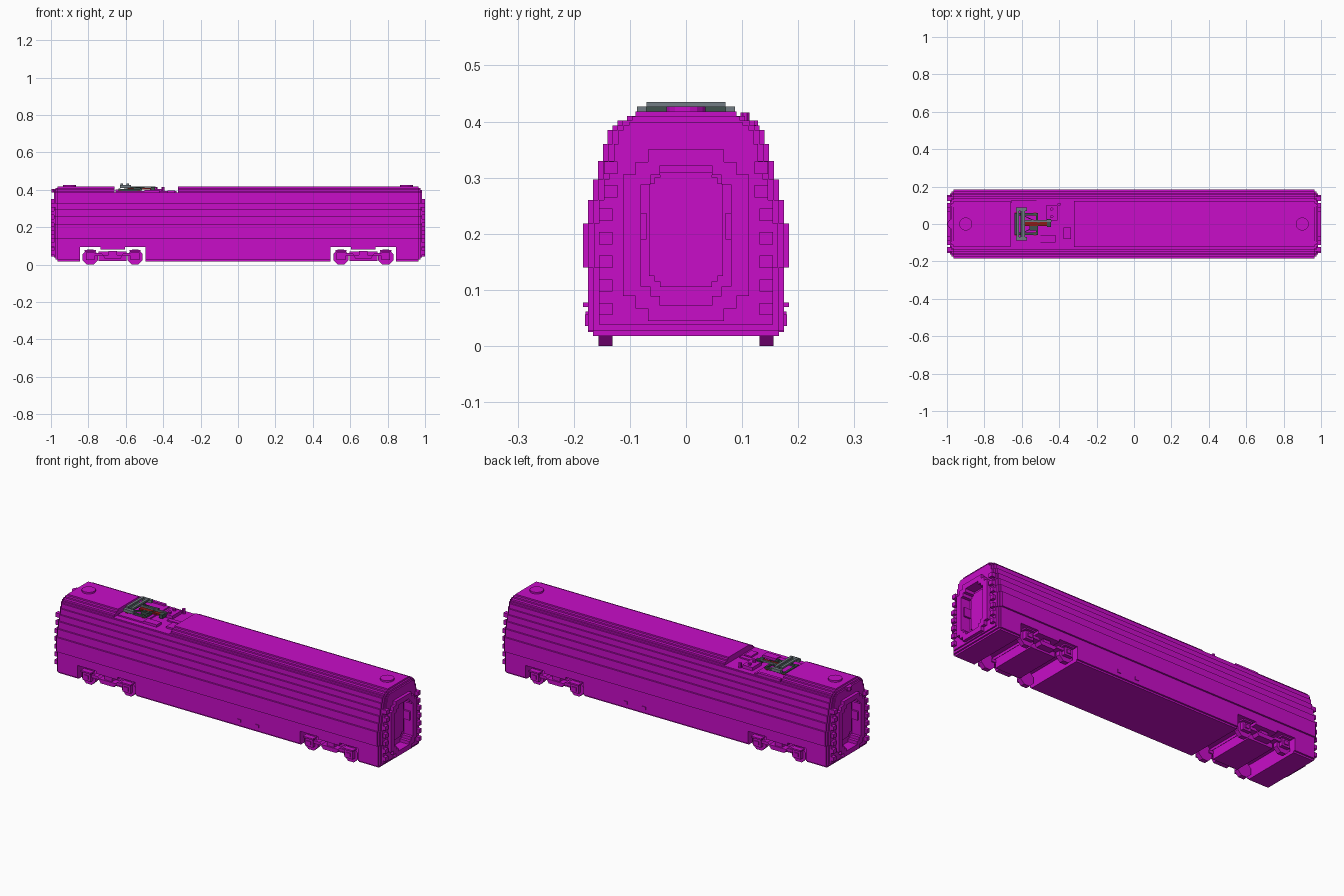
import bpy, bmesh, math

if "Cube" in bpy.data.objects:
    bpy.data.objects.remove(bpy.data.objects["Cube"], do_unlink=True)


def material(name, col):
    m = bpy.data.materials.new(name)
    m.use_nodes = True
    m.diffuse_color = (*col, 1)
    m.node_tree.nodes["Principled BSDF"].inputs["Base Color"].default_value = (*col, 1)
    return m


MAGENTA = material("magenta", (0.58, 0.004, 0.58))
GREY = material("grey", (0.17, 0.20, 0.23))
DARK = material("dark_grey_green", (0.05, 0.085, 0.075))
RED = material("dark_red", (0.27, 0.01, 0.008))


def finish(name, bm, mat):
    bmesh.ops.recalc_face_normals(bm, faces=bm.faces)
    me = bpy.data.meshes.new(name)
    bm.to_mesh(me)
    bm.free()
    me.materials.append(mat)
    ob = bpy.data.objects.new(name, me)
    bpy.context.scene.collection.objects.link(ob)
    return ob


def prism(name, pts, a, b, axis="x", mat=MAGENTA):
    """Extrude a 2D outline along one axis from a to b."""
    place = {"x": lambda p, t: (t, p[0], p[1]),
             "y": lambda p, t: (p[0], t, p[1]),
             "z": lambda p, t: (p[0], p[1], t)}[axis]
    bm = bmesh.new()
    lo = [bm.verts.new(place(p, a)) for p in pts]
    hi = [bm.verts.new(place(p, b)) for p in pts]
    bm.faces.new(lo)
    bm.faces.new(hi)
    for i in range(len(pts)):
        j = (i + 1) % len(pts)
        bm.faces.new((lo[i], lo[j], hi[j], hi[i]))
    return finish(name, bm, mat)


def box(name, x, y, z, mat=MAGENTA):
    return prism(name, [(x[0], y[0]), (x[1], y[0]), (x[1], y[1]), (x[0], y[1])],
                 z[0], z[1], "z", mat)


def cut(ob, cutter):
    """Subtract the cutter for good and remove it."""
    cutter.hide_render = True
    mod = ob.modifiers.new("cut", "BOOLEAN")
    mod.operation = "DIFFERENCE"
    mod.solver = "EXACT"
    mod.object = cutter
    dg = bpy.context.evaluated_depsgraph_get()
    me = bpy.data.meshes.new_from_object(ob.evaluated_get(dg))
    ob.modifiers.clear()
    ob.data = me
    bpy.data.objects.remove(cutter, do_unlink=True)


def ngon(cx, cy, r, n):
    return [(cx + r * math.cos((i + .5) * math.tau / n),
             cy + r * math.sin((i + .5) * math.tau / n)) for i in range(n)]


# Stepped cross-section: (half width, height at which that step ends)
STEPS = [(.166, .027), (.175, .14), (.184, .218), (.175, .26), (.166, .297), (.157, .33),
         (.148, .36), (.14, .385), (.131, .393), (.122, .402), (.105, .41), (.09, .418)]


def section(inset=0.0, z=.018):
    right = []
    top = STEPS[-1][1] - inset
    z += inset
    for w, h in STEPS:
        if z >= top:
            break
        h = min(h, top)
        if h > z:
            right += [(w - inset, z), (w - inset, h)]
            z = h
    return right + [(-y, h) for y, h in reversed(right)]


def rounded(w, z0, z1, c):
    """Upright rectangle with two-step corners."""
    q = [(w - c, z0), (w - c, z0 + c / 2), (w - c / 2, z0 + c / 2), (w - c / 2, z0 + c), (w, z0 + c),
         (w, z1 - c), (w - c / 2, z1 - c), (w - c / 2, z1 - c / 2), (w - c, z1 - c / 2), (w - c, z1)]
    return q + [(-y, z) for y, z in reversed(q)]


# Body shell, roof well and bogie openings
body = prism("body_shell", section(), -.966, .966)
cut(body, box("roof_well_cutter", (-.66, -.32), (-.3, .3), (.387, .6)))
for s in (-1, 1):
    for cx in (.55, .79):
        cut(body, box("wheel_well_cutter", (s * cx - .055, s * cx + .055), (-.3, .3), (-.1, .094)))
    cut(body, box("bogie_cutter", (s * .67 - .09, s * .67 + .09), (-.3, .3), (-.1, .08)))
    cut(body, prism("vestibule_cutter", rounded(.08, .072, .322, .034), s * .945, s * 1.1))

# Carriage ends: stepped caps, gangway frame, door and side buffers
for s, tag in ((-1, "right"), (1, "left")):
    parts = [prism(f"end_cap_outer_{tag}", section(.009), s * .964, s * .975),
             prism(f"end_cap_inner_{tag}", section(.020), s * .973, s * .983),
             prism(f"gangway_frame_{tag}", rounded(.112, .045, .35, .044), s * .98, s)]
    for p in parts:
        cut(p, prism("door_cutter", rounded(.08, .072, .322, .034), s * .9, s * 1.1))
    prism(f"door_panel_{tag}", rounded(.066, .105, .31, .02), s * .94, s * .951)
    for t in (-1, 1):
        y = sorted((t * .070, t * .082))
        box(f"door_rail_{tag}", sorted((s * .945, s * .985)), y, (.19, .237))
        for i in range(7):
            z = .055 + i * .042
            d = .009 if i > 4 else 0
            box(f"end_buffer_{tag}", sorted((s * .975, s * .999)),
                sorted((t * (.131 - d), t * (.155 - d))), (z, z + .022))

# Bogies: wheels, axle boxes, side frames and central beam
for s in (-1, 1):
    box("bogie_beam", (s * .67 - .075, s * .67 + .075), (-.13, .13), (.019, .070))
    for t in (-1, 1):
        def side(a, b):
            return sorted((t * a, t * b))
        for cx in (.55, .79):
            x = s * cx
            prism("wheel", ngon(x, .0405, .0438, 8), t * .131, t * .156, "y")
            box("axle_box", (x - .024, x + .024), side(.15, .175), (.025, .066))
            box("axle_box_cap", (x - .03, x + .03), side(.15, .184), (.070, .078))
            box("axle_bearing", (x - .012, x + .012), side(.17, .180), (.036, .056))
        frame = [(-.1, .062), (-.1, .046), (-.05, .046), (-.04, .030), (.04, .030), (.05, .046),
                 (.1, .046), (.1, .062), (.06, .062), (.05, .052), (-.05, .052), (-.06, .062)]
        prism("bogie_side_frame", [(s * .67 + px, pz) for px, pz in frame],
              t * .125, t * .168, "y")
        box("bogie_spring", (s * .67 - .022, s * .67 + .022), side(.125, .16), (.04, .072))

# Small side steps under the middle
for x in (.13, .24):
    for t in (-1, 1):
        box("side_step", (x - .01, x + .01), sorted((t * .17, t * .179)), (.046, .062))

# Roof hatches and the small end horn cover
for x in (-.9, .9):
    prism("roof_hatch", ngon(x, 0, .035, 16), .41, .427, "z")
prism("horn_cover", ngon(-.972, 0, .026, 10), .385, .405, "z")

# Equipment inside the roof well
box("well_plate", (-.655, -.50), (-.10, .125), (.383, .394))
box("well_side_rail", (-.655, -.52), (.112, .128), (.383, .402))
box("breaker_box", (-.47, -.41), (.02, .10), (.383, .405))
box("resistor_box", (-.50, -.42), (-.10, -.06), (.383, .400))
box("cable_duct", (-.42, -.33), (-.012, .012), (.383, .394))
box("cable_box", (-.378, -.338), (-.08, -.02), (.383, .396))
for x, y in ((-.44, .04), (-.44, .08), (-.40, .105)):
    prism("insulator", ngon(x, y, .009, 8), .39, .416, "z")

# Folded pantograph: base, arms and collector head
for t in (-1, 1):
    box("pantograph_base_rail", (-.64, -.52), sorted((t * .046, t * .058)), (.394, .404), DARK)
    for x in (-.63, -.53):
        box("pantograph_foot", (x - .008, x + .008), sorted((t * .042, t * .062)), (.385, .396), RED)
    box("head_horn", (-.632, -.572), sorted((t * .07, t * .087)), (.411, .427), GREY)
    prism("head_support", [(-.61, t * .05), (-.60, t * .05), (-.50, t * .006), (-.51, t * .006)],
          .406, .414, "z", DARK)
for x in (-.64, -.525):
    box("pantograph_cross_rail", (x, x + .012), (-.058, .058), (.396, .406), DARK)
for x in (-.622, -.590):
    box("collector_strip", (x - .007, x + .007), (-.07, .07), (.426, .435), GREY)
box("head_bar", (-.606, -.596), (-.075, .075), (.412, .427), DARK)
box("lower_arm", (-.59, -.455), (-.010, .010), (.402, .411), RED)
box("upper_arm", (-.60, -.44), (.012, .022), (.409, .418), GREY)
box("arm_joint", (-.465, -.445), (-.016, .026), (.394, .414), DARK)
box("drive_unit", (-.56, -.52), (-.035, -.012), (.39, .412), DARK)
